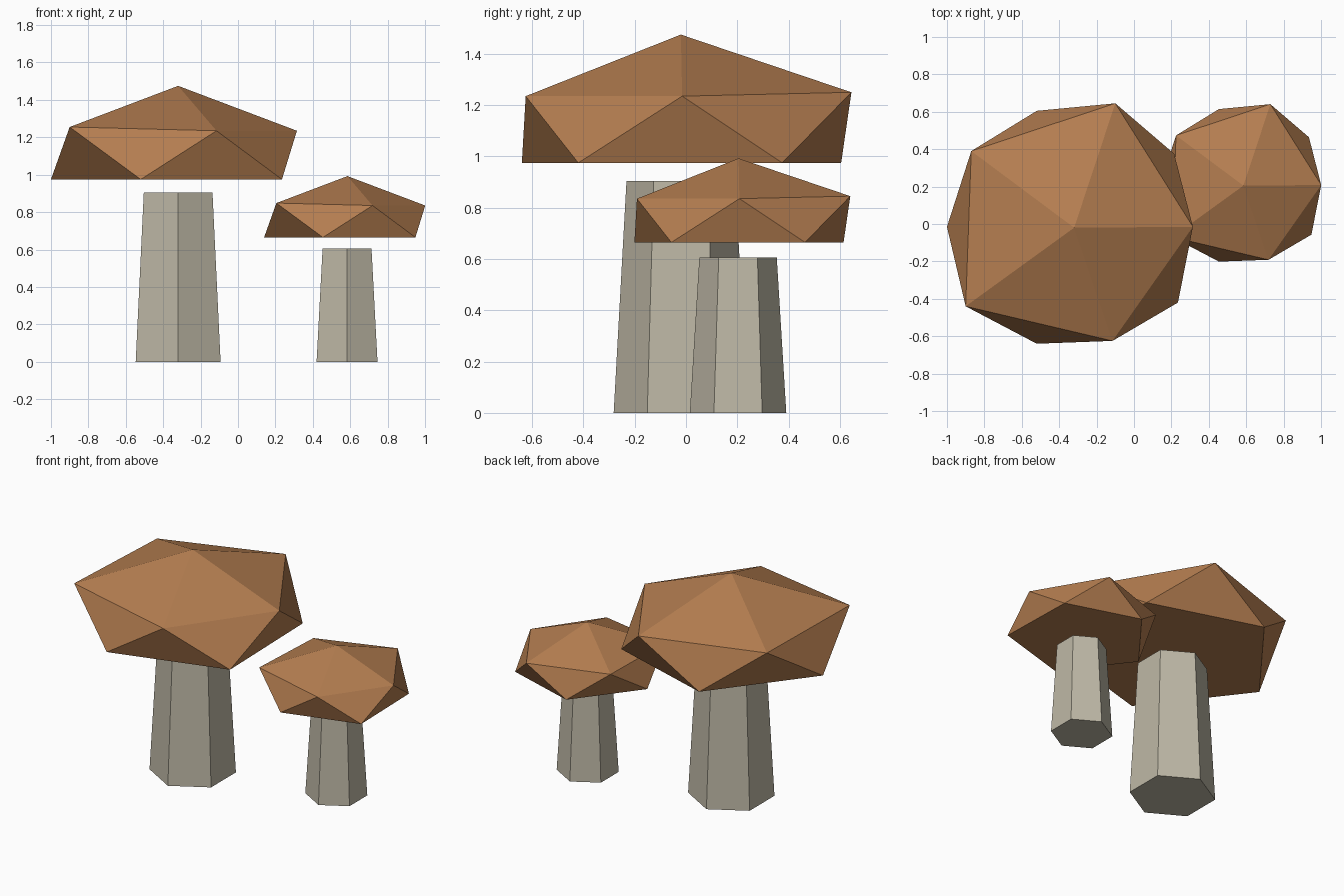
import bpy, bmesh, math

if "Cube" in bpy.data.objects:
    bpy.data.objects.remove(bpy.data.objects["Cube"])


def material(name, rgb):
    m = bpy.data.materials.new(name)
    m.diffuse_color = (*rgb, 1.0)
    m.use_nodes = True
    m.node_tree.nodes["Principled BSDF"].inputs["Base Color"].default_value = m.diffuse_color
    return m


BROWN = material("cap brown", (0.455, 0.206, 0.080))
GREY = material("stem grey", (0.515, 0.479, 0.381))


def finish(bm, name, mat, location):
    bmesh.ops.recalc_face_normals(bm, faces=bm.faces)
    mesh = bpy.data.meshes.new(name)
    bm.to_mesh(mesh)
    bm.free()
    mesh.materials.append(mat)
    ob = bpy.data.objects.new(name, mesh)
    ob.location = location
    bpy.context.collection.objects.link(ob)
    return ob


# Slightly irregular cap rings, relative to the cap axis
RIM = [(0.635, 0.005, 0.26), (0.22, 0.665, 0.275), (-0.55, 0.41, 0.27),
       (-0.58, -0.42, 0.28), (0.205, -0.605, 0.26)]
BASE = [(0.535, 0.395), (-0.20, 0.625), (-0.68, 0.005), (-0.20, -0.62), (0.555, -0.40)]


def cap(name, location, scale):
    """Faceted dome: apex, raised rim, zigzag skirt and flat underside."""
    bm = bmesh.new()
    apex = bm.verts.new((0, 0, 0.5 * scale))
    rim = [bm.verts.new([c * scale for c in p]) for p in RIM]
    base = [bm.verts.new((x * scale, y * scale, 0)) for x, y in BASE]
    for i in range(5):
        j = (i + 1) % 5
        bm.faces.new((apex, rim[i], rim[j]))
        bm.faces.new((rim[i], base[i], rim[j]))
        bm.faces.new((rim[j], base[i], base[j]))
    bm.faces.new(base[::-1])
    finish(bm, name, BROWN, location)


def stem(name, x, y, r_bottom, r_top, height):
    """Tapered six-sided column with a corner facing forward."""
    bm = bmesh.new()
    rings = []
    for r, z in ((r_bottom, 0), (r_top, height)):
        rings.append([bm.verts.new((r * math.cos(a), r * math.sin(a), z))
                      for a in (math.radians(30 + 60 * i) for i in range(6))])
    low, high = rings
    for i in range(6):
        j = (i + 1) % 6
        bm.faces.new((low[i], low[j], high[j], high[i]))
    bm.faces.new(low[::-1])
    bm.faces.new(high)
    finish(bm, name, GREY, (x, y, 0))


# Large mushroom
stem("large_stem", -0.32, -0.02, 0.262, 0.212, 0.905)
cap("large_cap", (-0.32, -0.02, 0.975), 1.0)

# Small mushroom
stem("small_stem", 0.583, 0.203, 0.188, 0.151, 0.605)
cap("small_cap", (0.585, 0.205, 0.665), 0.655)
